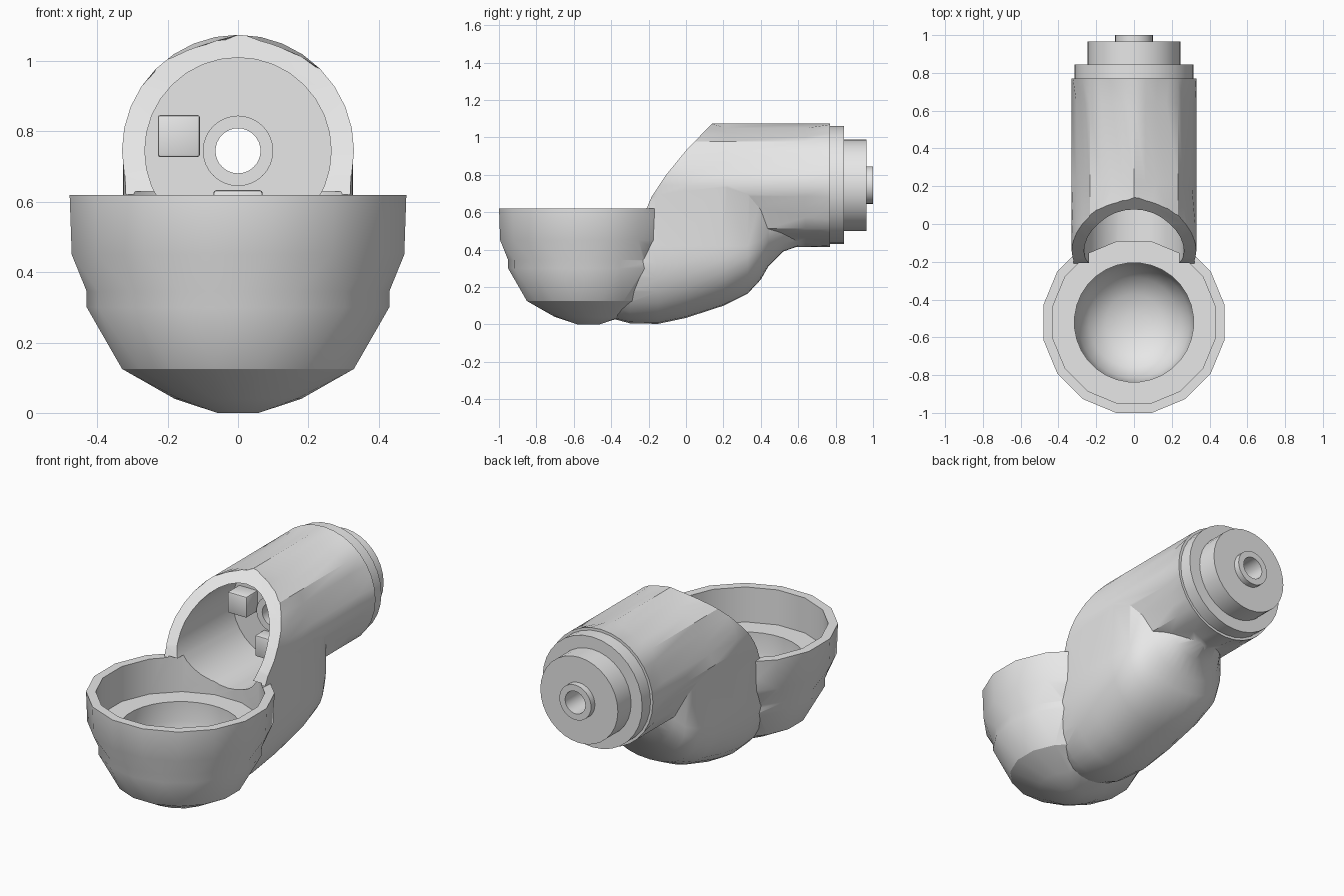
import bpy, bmesh, math

cube = bpy.data.objects.get("Cube")
if cube:
    bpy.data.objects.remove(cube, do_unlink=True)

GREY = (0.8, 0.8, 0.8, 1.0)
mat = bpy.data.materials.new("plain grey")
mat.use_nodes = True
mat.diffuse_color = GREY
mat.node_tree.nodes["Principled BSDF"].inputs["Base Color"].default_value = GREY

AXIS_Z = 0.745      # height of the barrel axis
BOWL_Y = -0.521     # centre of the bowl


def finish(name, bm):
    bmesh.ops.recalc_face_normals(bm, faces=bm.faces)
    mesh = bpy.data.meshes.new(name)
    bm.to_mesh(mesh)
    bm.free()
    mesh.materials.append(mat)
    obj = bpy.data.objects.new(name, mesh)
    bpy.context.collection.objects.link(obj)
    return obj


def loft(name, rings, loop=False, triangles=False):
    """Skin a list of rings; close it with caps, or join last to first."""
    bm = bmesh.new()
    rows = [[bm.verts.new(p) for p in ring] for ring in rings]
    pairs = list(zip(rows, rows[1:]))
    if loop:
        pairs.append((rows[-1], rows[0]))
    else:
        bm.faces.new(rows[0])
        bm.faces.new(rows[-1])
    for a, b in pairs:
        n = len(a)
        for i in range(n):
            j = (i + 1) % n
            if triangles:
                bm.faces.new((a[i], a[j], b[i]))
                bm.faces.new((b[i], a[j], b[j]))
            else:
                bm.faces.new((a[i], a[j], b[j], b[i]))
    return finish(name, bm)


def bowl_ring(r, z, turn=0.5, n=16):
    return [(r * math.cos(math.tau * (i + turn) / n),
             BOWL_Y + r * math.sin(math.tau * (i + turn) / n), z) for i in range(n)]


def barrel_ring(r, y, octagon=False, n=32):
    ring = []
    for i in range(n):
        a = math.tau * i / n
        k = r
        if octagon:
            k *= math.cos(math.pi / 8) / math.cos(a % (math.pi / 4) - math.pi / 8)
        ring.append((k * math.cos(a), y, AXIS_Z + k * math.sin(a)))
    return ring


def neck_section(y, w, bottom, mid, n=16):
    """Rounded underside with straight sides up to the barrel axis."""
    ring = [(-w, y, AXIS_Z)]
    for i in range(n + 1):
        a = math.pi + math.pi * i / n
        c, s = math.cos(a), math.sin(a)
        ring.append((w * math.copysign(abs(c) ** 0.9, c), y,
                     mid - (mid - bottom) * abs(s) ** 0.9))
    return ring + [(w, y, AXIS_Z)]


def boolean(obj, cutter, operation):
    mod = obj.modifiers.new(operation.lower(), 'BOOLEAN')
    mod.operation, mod.solver, mod.object = operation, 'EXACT', cutter
    bpy.context.view_layer.objects.active = obj
    bpy.ops.object.modifier_apply(modifier=mod.name)
    bpy.data.objects.remove(cutter, do_unlink=True)
    bpy.context.view_layer.update()


# Faceted bowl
body = loft("bowl_and_barrel", [bowl_ring(*p) for p in (
    (0.488, 0.62), (0.482, 0.45), (0.43, 0.345, 1), (0.43, 0.30, 1),
    (0.336, 0.125, 1.5), (0.18, 0.04, 2), (0.06, 0, 2.5))], triangles=True)

# Curved neck under the barrel
neck = loft("neck", [neck_section(*s) for s in (
    (-0.5, 0.25, 0.06, 0.40), (-0.3, 0.31, 0.006, 0.42), (-0.15, 0.325, 0.003, 0.42),
    (0, 0.327, 0.035, 0.42), (0.2, 0.327, 0.10, 0.42), (0.33, 0.31, 0.165, 0.42),
    (0.40, 0.275, 0.24, 0.45), (0.44, 0.23, 0.31, 0.50), (0.52, 0.18, 0.39, 0.55),
    (0.62, 0.10, 0.425, 0.60))])

# Barrel, round at the ends and eight-sided in the middle
barrel = loft("barrel", [barrel_ring(*p) for p in (
    (0.33, -0.3), (0.33, 0), (0.33, 0.22, True), (0.33, 0.64, True), (0.33, 0.77))])
boolean(body, neck, 'UNION')
boolean(body, barrel, 'UNION')

# Slanted mouth of the barrel
mouth = [(-0.21, 0.621), (-0.185, 0.68), (-0.11, 0.795), (0, 0.93),
         (0.14, 1.075), (0.2, 1.14), (-1.2, 1.14), (-1.2, 0.621)]
boolean(body, loft("mouth_cutter", [[(x, y, z) for y, z in mouth] for x in (-0.6, 0.6)]),
        'DIFFERENCE')

# Hollow of the barrel
boolean(body, loft("bore_cutter", [barrel_ring(0.265, -0.4), barrel_ring(0.265, 0.8)]),
        'DIFFERENCE')

# Hollow of the bowl: wide top, ledge, then a rounded well
boolean(body, loft("bowl_cutter", [bowl_ring(0.438, 0.63), bowl_ring(0.438, 0.42)]),
        'DIFFERENCE')
boolean(body, loft("well_cutter", [bowl_ring(r, z, n=32) for r, z in (
    (0.316, 0.45), (0.316, 0.31), (0.295, 0.21), (0.24, 0.125),
    (0.15, 0.07), (0.05, 0.05))]), 'DIFFERENCE')

# Stepped rear cap with a tube through it
cap = loft("rear_cap", [barrel_ring(r, y) for r, y in (
    (0.064, 0.31), (0.1, 0.31), (0.1, 0.33), (0.28, 0.33), (0.28, 0.74), (0.315, 0.74),
    (0.315, 0.845), (0.245, 0.845), (0.245, 0.965), (0.1, 0.965), (0.1, 1.0),
    (0.064, 1.0))], loop=True)


# Small rounded blocks on the inner wall
def block(name, x, z, w, h, depth):
    bm = bmesh.new()
    bmesh.ops.create_cube(bm, size=1)
    for v in bm.verts:
        v.co = (x + v.co.x * w, 0.34 - depth / 2 + v.co.y * depth, z + v.co.z * h)
    bmesh.ops.bevel(bm, geom=bm.edges[:], offset=0.008, segments=2,
                    profile=0.5, affect='EDGES')
    return finish(name, bm)


parts = [body, cap,
         block("side_block", -0.168, 0.787, 0.12, 0.12, 0.11),
         block("lower_block", 0, 0.573, 0.14, 0.12, 0.09)]

# Smooth shading with sharp creases
bpy.context.view_layer.update()
for part in parts:
    part.select_set(True)
bpy.context.view_layer.objects.active = body
bpy.ops.object.shade_smooth_by_angle(angle=math.radians(30))
